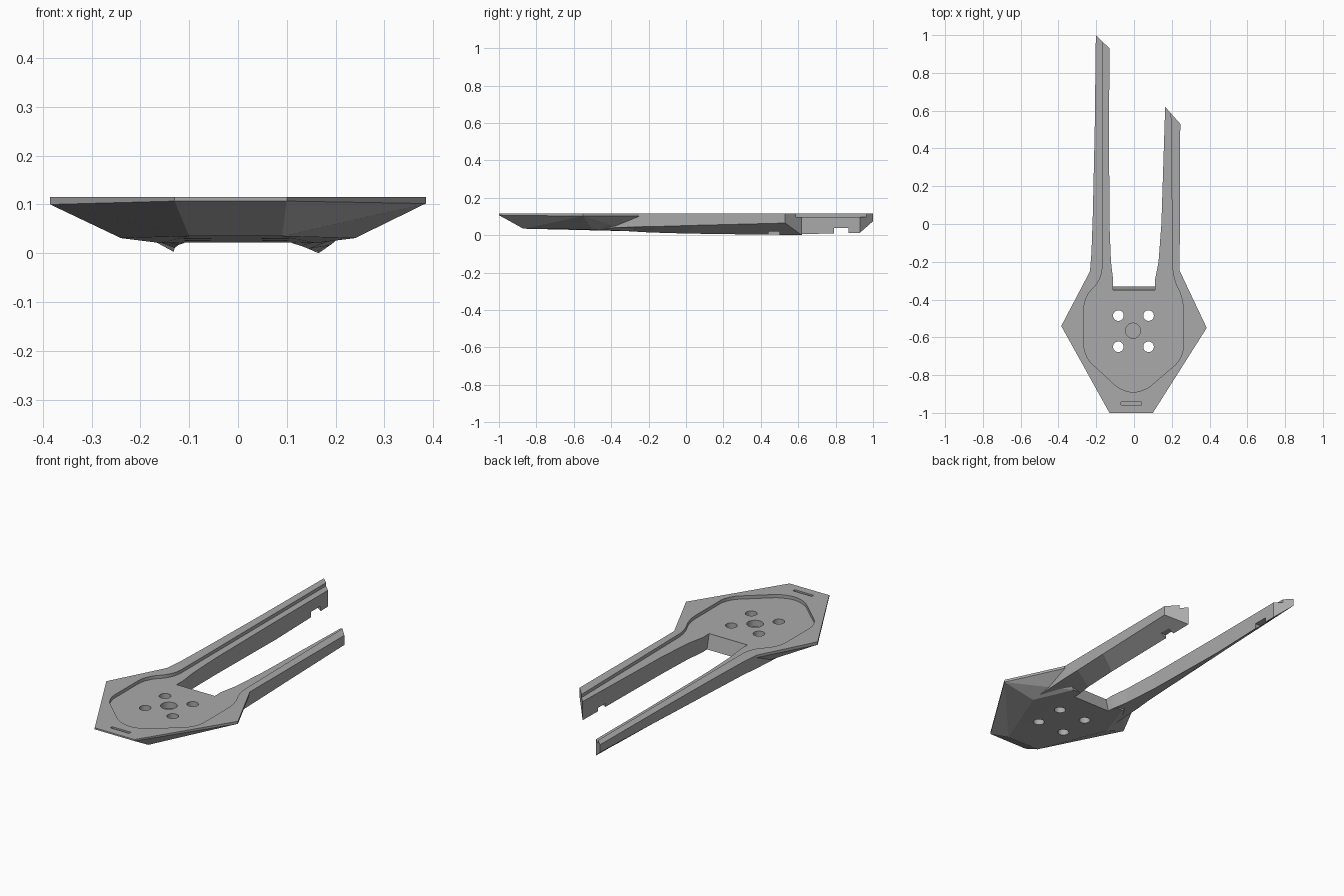
import bpy, bmesh
from mathutils import Matrix

if "Cube" in bpy.data.objects:
    bpy.data.objects.remove(bpy.data.objects["Cube"])

grey = bpy.data.materials.new("plain grey")
grey.use_nodes = True
colour = (0.4, 0.4, 0.4, 1)
grey.diffuse_color = colour
grey.node_tree.nodes["Principled BSDF"].inputs["Base Color"].default_value = colour


def finish(name, bm, helper=True):
    bmesh.ops.recalc_face_normals(bm, faces=bm.faces)
    mesh = bpy.data.meshes.new(name)
    bm.to_mesh(mesh)
    bm.free()
    mesh.materials.append(grey)
    ob = bpy.data.objects.new(name, mesh)
    bpy.context.collection.objects.link(ob)
    ob.hide_render = helper
    return ob


def hull(name, points, helper=True):
    bm = bmesh.new()
    for p in points:
        bm.verts.new(p)
    out = bmesh.ops.convex_hull(bm, input=bm.verts)
    loose = [v for v in bm.verts if not v.link_faces]
    bmesh.ops.delete(bm, geom=loose, context='VERTS')
    return finish(name, bm, helper)


def prism(name, outline, z0, z1, rounding=0):
    bm = bmesh.new()
    bm.faces.new([bm.verts.new((x, y, z0)) for x, y in outline])
    if rounding:
        bmesh.ops.bevel(bm, geom=bm.verts[:], offset=rounding, segments=5,
                        profile=0.5, affect='VERTICES', clamp_overlap=True)
    out = bmesh.ops.extrude_face_region(bm, geom=bm.faces[:])
    top = [g for g in out["geom"] if isinstance(g, bmesh.types.BMVert)]
    bmesh.ops.translate(bm, verts=top, vec=(0, 0, z1 - z0))
    return finish(name, bm)


def box(name, x0, x1, y0, y1, z0, z1):
    return prism(name, [(x0, y0), (x1, y0), (x1, y1), (x0, y1)], z0, z1)


def cylinder(name, x, y, r, z0, z1):
    bm = bmesh.new()
    bmesh.ops.create_cone(bm, cap_ends=True, segments=32, radius1=r, radius2=r,
                          depth=z1 - z0, matrix=Matrix.Translation((x, y, (z0 + z1) / 2)))
    return finish(name, bm)


def arm(name, sections):
    """Loft four-sided sections: outer x, outer y, outer low z, inner x, inner y, inner low z."""
    bm = bmesh.new()
    rings = []
    for xo, yo, zo, xi, yi, zi in sections:
        corners = [(xo, yo, TOP), (xo, yo, zo), (xi, yi, zi), (xi, yi, TOP)]
        rings.append([bm.verts.new(c) for c in corners])
    for a, b in zip(rings, rings[1:]):
        for i in range(4):
            j = (i + 1) % 4
            bm.faces.new((a[i], a[j], b[j], b[i]))
    bm.faces.new(rings[0])
    bm.faces.new(rings[-1])
    return finish(name, bm)


def combine(target, tool, operation):
    mod = target.modifiers.new(tool.name, 'BOOLEAN')
    mod.operation = operation
    mod.solver = 'EXACT'
    mod.object = tool
    tool.hide_set(True)


TOP = 0.12

# Hexagonal plate with a thin lip and a tapered underside
rim = [(-0.13, -1, 0.112), (0.10, -1, 0.112), (0.385, -0.55, 0.107),
       (0.243, -0.25, 0.107), (-0.233, -0.25, 0.107), (-0.385, -0.54, 0.105)]
under = [(-0.10, -0.87, 0.04), (0.09, -0.87, 0.04), (0.24, -0.5, 0.036),
         (-0.24, -0.5, 0.036), (0.16, -0.28, 0.026), (-0.16, -0.28, 0.026)]
plate = hull("fork_plate", [(x, y, TOP) for x, y, z in rim] + rim + under, False)

# Opening between the arms, with a sloped front wall
opening = hull("opening_cutter", [
    (-0.115, -0.35, 0.2), (0.115, -0.35, 0.2), (-0.115, -0.35, 0.1), (0.115, -0.35, 0.1),
    (-0.105, -0.30, 0.06), (0.105, -0.30, 0.06), (-0.105, -0.30, -0.1), (0.105, -0.30, -0.1),
    (-0.12, -0.2, -0.1), (0.13, -0.2, -0.1), (-0.12, -0.2, 0.2), (0.13, -0.2, 0.2)])

# Two arms of different length with slanted ends
long_arm = arm("long_arm", [
    (-0.238, -0.52, 0.040, -0.115, -0.52, 0.037),
    (-0.233, -0.25, 0.050, -0.110, -0.30, 0.026),
    (-0.225, -0.15, 0.052, -0.122, -0.20, 0.022),
    (-0.218, 0.05, 0.055, -0.130, 0.00, 0.016),
    (-0.208, 0.50, 0.066, -0.132, 0.50, 0.008),
    (-0.202, 1.00, 0.080, -0.130, 0.93, 0.018)])
short_arm = arm("short_arm", [
    (0.238, -0.52, 0.040, 0.115, -0.52, 0.037),
    (0.242, -0.25, 0.050, 0.110, -0.30, 0.026),
    (0.242, -0.15, 0.052, 0.130, -0.20, 0.020),
    (0.243, 0.05, 0.058, 0.145, 0.00, 0.014),
    (0.245, 0.53, 0.070, 0.165, 0.62, 0.005)])

# Shallow pocket that runs on along the inner half of each arm
pocket = prism("pocket_cutter", [
    (-0.165, 1.1), (-0.168, -0.29), (-0.265, -0.39), (-0.265, -0.70), (-0.06, -0.89),
    (0.05, -0.89), (0.26, -0.71), (0.26, -0.39), (0.205, -0.29), (0.188, 1.1)],
    0.103, 0.2, 0.07)

cutters = [pocket,
           cylinder("centre_recess_cutter", -0.005, -0.565, 0.04, 0.07, 0.2),
           box("slot_cutter", -0.07, 0.04, -0.957, -0.942, 0.108, 0.2),
           box("long_arm_notch_cutter", -0.3, -0.1, 0.79, 0.87, -0.1, 0.043),
           box("short_arm_notch_cutter", 0.1, 0.3, 0.44, 0.5, -0.1, 0.025)]
for x in (-0.083, 0.077):
    for y in (-0.485, -0.65):
        cutters.append(cylinder("bolt_hole_cutter", x, y, 0.028, -0.1, 0.2))

combine(plate, opening, 'DIFFERENCE')
combine(plate, long_arm, 'UNION')
combine(plate, short_arm, 'UNION')
for c in cutters:
    combine(plate, c, 'DIFFERENCE')

# Bake the shape and remove the construction pieces
dg = bpy.context.evaluated_depsgraph_get()
mesh = bpy.data.meshes.new_from_object(plate.evaluated_get(dg))
plate.modifiers.clear()
plate.data = mesh
for ob in cutters + [opening, long_arm, short_arm]:
    bpy.data.objects.remove(ob)
mesh.materials.clear()
mesh.materials.append(grey)
for poly in mesh.polygons:
    poly.material_index = 0

# Seat the fork on the ground
low = min(v.co.z for v in mesh.vertices)
mesh.transform(Matrix.Translation((0, 0, -low)))
